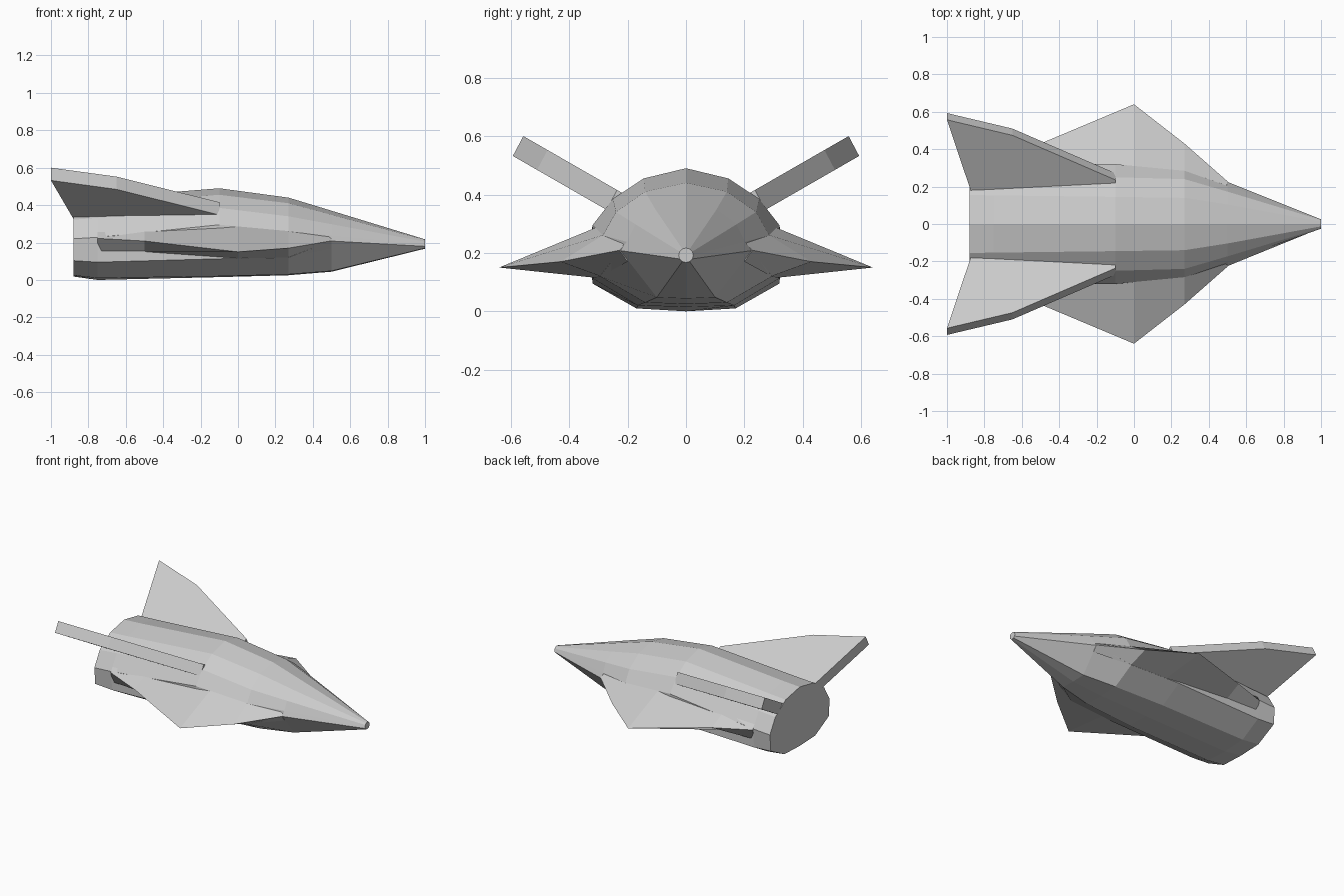
import bpy, bmesh, math

if "Cube" in bpy.data.objects:
    bpy.data.objects.remove(bpy.data.objects["Cube"])


def loft(name, rings):
    """Skin equal-length closed rings of points and cap both ends."""
    bm = bmesh.new()
    loops = [[bm.verts.new(p) for p in ring] for ring in rings]
    n = len(loops[0])
    for a, b in zip(loops, loops[1:]):
        for i in range(n):
            j = (i + 1) % n
            bm.faces.new((a[i], a[j], b[j], b[i]))
    bm.faces.new(loops[0])
    bm.faces.new(loops[-1])
    bmesh.ops.recalc_face_normals(bm, faces=bm.faces)
    mesh = bpy.data.meshes.new(name)
    bm.to_mesh(mesh)
    bm.free()
    obj = bpy.data.objects.new(name, mesh)
    bpy.context.collection.objects.link(obj)
    return obj


def mirrored_ring(x, half):
    """Half section (top to bottom) completed across the centre plane."""
    return [(x, y, z) for y, z in half] + [(x, -y, z) for y, z in half[-2:0:-1]]


# Fuselage: twelve-sided hull tapering to a small blunt nose
nose = [(0.025 * math.sin(i * math.pi / 6), 0.192 + 0.025 * math.cos(i * math.pi / 6))
        for i in range(7)]
sections = [
    (1.0, nose),
    (0.5, [(0, .37), (.104, .348), (.173, .298), (.203, .238), (.225, .208), (.1, .048), (0, .044)]),
    (0.27, [(0, .44), (.14, .41), (.24, .34), (.285, .26), (.295, .12), (.14, .03), (0, .025)]),
    (-0.1, [(0, .49), (.145, .455), (.25, .385), (.32, .295), (.32, .113), (.165, .02), (0, .015)]),
    (-0.75, [(0, .438), (.153, .408), (.268, .332), (.33, .228), (.32, .095), (.17, .01), (0, 0)]),
    (-0.88, [(0, .43), (.155, .4), (.27, .322), (.33, .22), (.32, .103), (.17, .025), (0, .018)]),
]
loft("fuselage", [mirrored_ring(x, half) for x, half in sections])

# Wing stations: x, then upper root, outer edge, lower root
wing = [
    (0.5, (.2, .235), (.228, .209), (.2, .17)),
    (0.27, (.282, .262), (.43, .17), (.292, .12)),
    (0.0, (.308, .287), (.64, .15), (.312, .115)),
    (-0.5, (.315, .262), (.43, .208), (.315, .15)),
    (-0.75, (.315, .255), (.335, .222), (.315, .15)),
]

# Tail fin outline on its upper face: x, y (the face slopes up and outward)
fin = [(-1, .557), (-.65, .474), (-.1, .236), (-.1, .17), (-.87, .17)]

for side, s in (("left", 1), ("right", -1)):
    loft(side + "_wing", [[(x, s * y, z) for y, z in pts] for x, *pts in wing])
    upper = [(x, s * y, .6 - .575 * (.557 - y)) for x, y in fin]
    lower = [(x, y + s * .036, z - .068) for x, y, z in upper]
    loft(side + "_tail_fin", [upper, lower])
